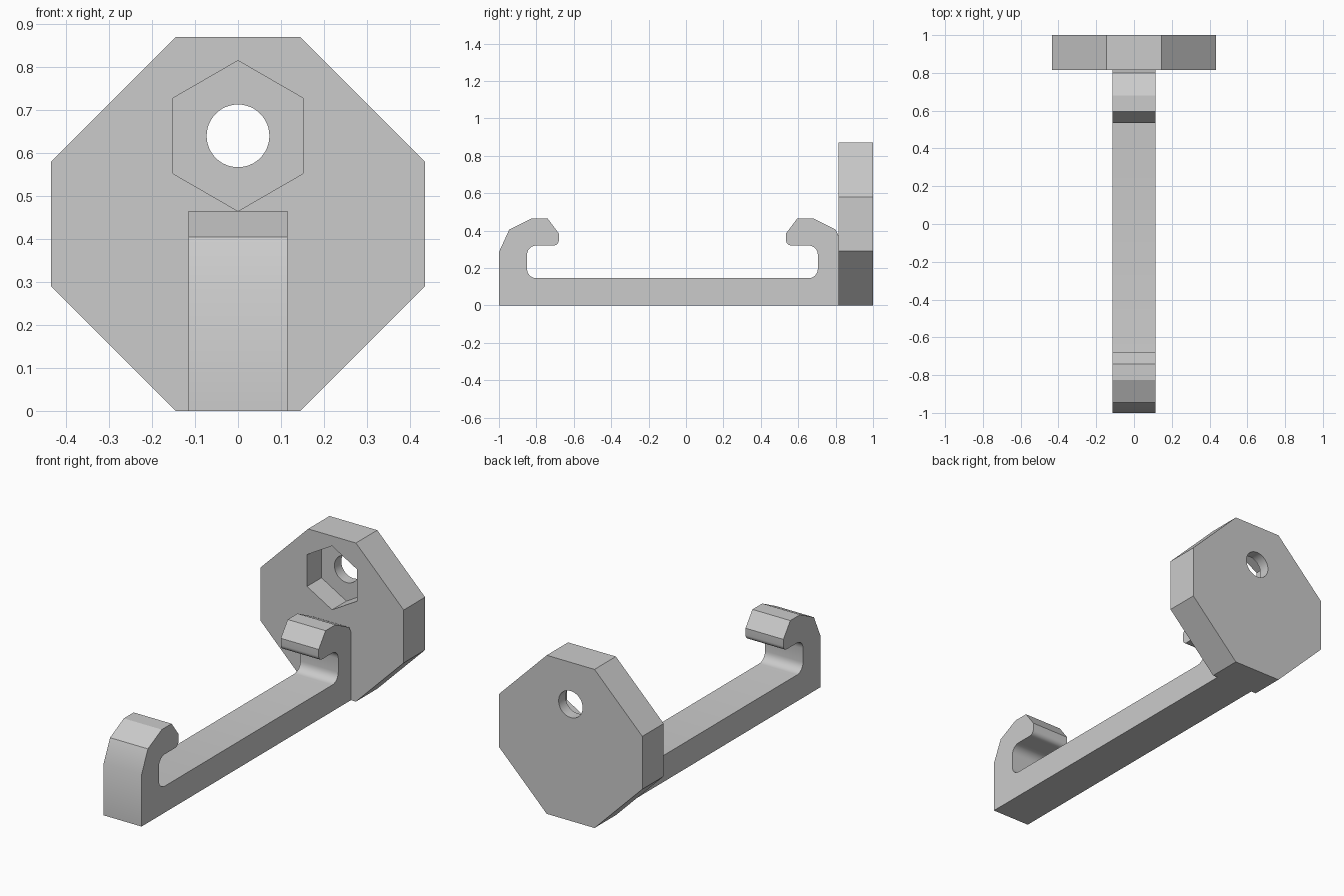
import bpy, bmesh, math
from mathutils import Vector

cube = bpy.data.objects.get("Cube")
if cube:
    bpy.data.objects.remove(cube, do_unlink=True)

grey = bpy.data.materials.new("plain grey")
grey.use_nodes = True
colour = (0.6, 0.6, 0.6, 1)
grey.diffuse_color = colour
grey.node_tree.nodes["Principled BSDF"].inputs["Base Color"].default_value = colour


def prism(name, points, offset):
    """Extrude a closed 3D outline along an offset."""
    bm = bmesh.new()
    face = bm.faces.new([bm.verts.new(p) for p in points])
    ext = bmesh.ops.extrude_face_region(bm, geom=[face])
    moved = [g for g in ext["geom"] if isinstance(g, bmesh.types.BMVert)]
    bmesh.ops.translate(bm, vec=offset, verts=moved)
    bmesh.ops.recalc_face_normals(bm, faces=bm.faces)
    mesh = bpy.data.meshes.new(name)
    bm.to_mesh(mesh)
    bm.free()
    mesh.materials.append(grey)
    obj = bpy.data.objects.new(name, mesh)
    bpy.context.collection.objects.link(obj)
    return obj


def ring(radius, sides, y, z):
    """Regular polygon in the xz plane with a corner at the top."""
    turn = 2 * math.pi / sides
    return [(radius * math.sin(i * turn), y, z + radius * math.cos(i * turn))
            for i in range(sides)]


def rounded(corners, steps=6):
    """Round the right-angled corners that carry a radius."""
    out = []
    for i, (y, z, r) in enumerate(corners):
        p = Vector((y, z))
        if not r:
            out.append(p)
            continue
        u = (Vector(corners[i - 1][:2]) - p).normalized()
        v = (Vector(corners[(i + 1) % len(corners)][:2]) - p).normalized()
        for k in range(steps + 1):
            t = k / steps * math.pi / 2
            out.append(p + r * (u + v - math.cos(t) * v - math.sin(t) * u))
    return out


def boolean(target, tool, operation):
    mod = target.modifiers.new(operation.title(), "BOOLEAN")
    mod.operation, mod.solver, mod.object = operation, "EXACT", tool
    bpy.context.view_layer.objects.active = target
    bpy.ops.object.modifier_apply(modifier=mod.name)
    bpy.data.objects.remove(tool, do_unlink=True)


# Octagonal end plate
FRONT, BACK, HOLE_Z = 0.815, 1.0, 0.64
A, B = 0.145, 0.435
octagon = [(-A, -B), (A, -B), (B, -A), (B, A), (A, B), (-A, B), (-B, A), (-B, -A)]
body = prism("hook_rail_with_plate", [(x, FRONT, z + B) for x, z in octagon],
             (0, BACK - FRONT, 0))

# Bar with a hook at each end: one half profile, mirrored about its middle
MID = -0.0725
half = [(-1, 0, 0), (-1, 0.285, 0), (-0.945, 0.405, 0), (-0.825, 0.465, 0),
        (-0.74, 0.465, 0), (-0.68, 0.385, 0), (-0.68, 0.32, 0.028),
        (-0.85, 0.32, 0.05), (-0.85, 0.145, 0.05)]
profile = half + [(2 * MID - y, z, r) for y, z, r in reversed(half)]
bar = prism("hook_bar", [(-0.115, p.x, p.y) for p in rounded(profile)], (0.23, 0, 0))
boolean(body, bar, "UNION")

# Hexagonal nut pocket and round through hole
pocket = prism("pocket_cutter", ring(0.175, 6, FRONT - 0.012, HOLE_Z), (0, 0.137, 0))
boolean(body, pocket, "DIFFERENCE")
hole = prism("hole_cutter", ring(0.073, 48, FRONT + 0.1, HOLE_Z), (0, 0.2, 0))
boolean(body, hole, "DIFFERENCE")

bpy.ops.object.select_all(action="DESELECT")
body.select_set(True)
bpy.context.view_layer.objects.active = body
bpy.ops.object.shade_smooth_by_angle(angle=math.radians(26))
